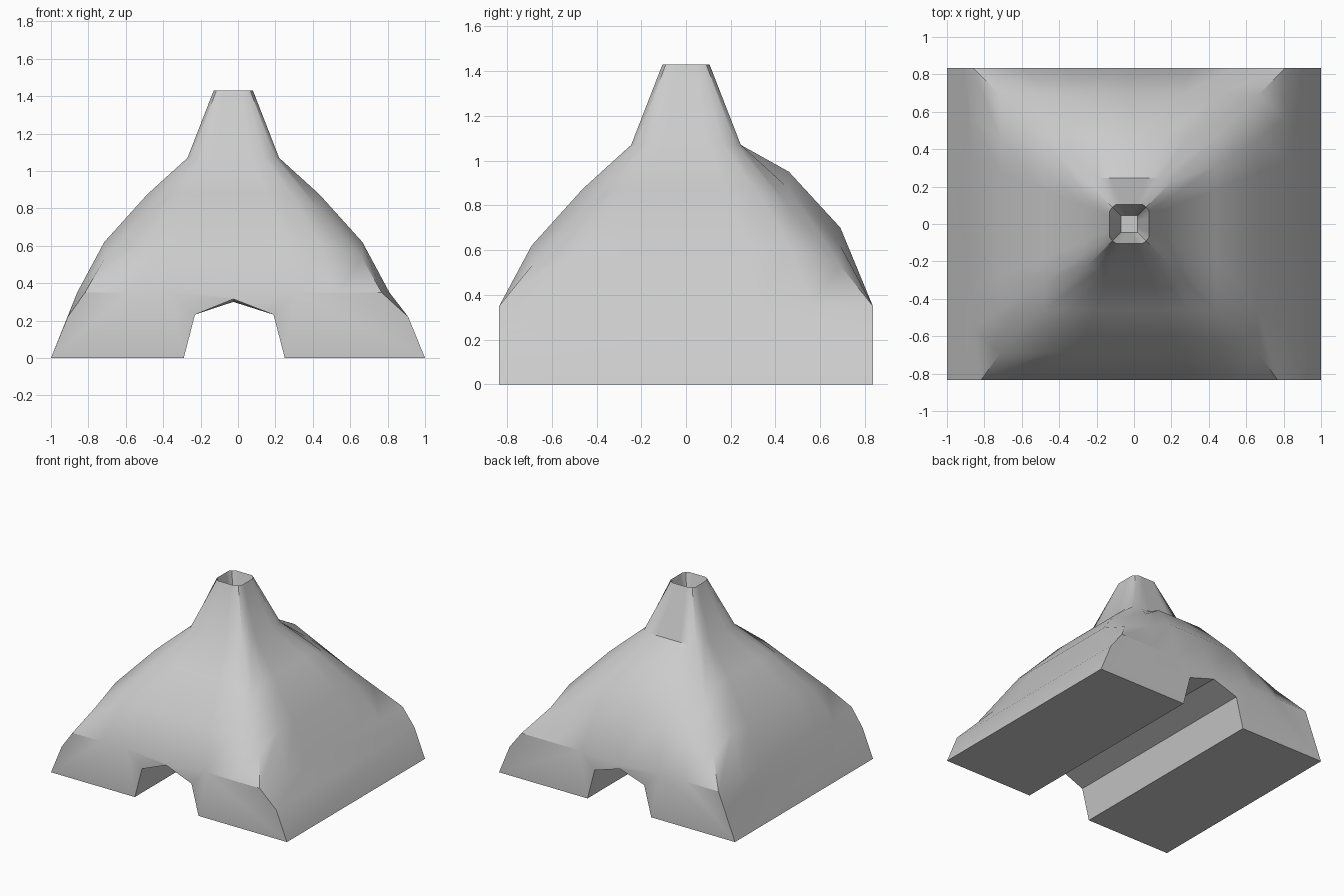
import bpy, bmesh

if "Cube" in bpy.data.objects:
    bpy.data.objects.remove(bpy.data.objects["Cube"])

CX, D = -0.025, 0.835          # mountain axis offset, half depth
FR = (-1, -0.67, -0.4, 0, 0.4, 0.67)
N = len(FR)

bm = bmesh.new()


def ring(a, z, drop=0.0, corner=1.0, bump=0.0, base=False):
    """Square ring, counter-clockwise from front left; corners sink or pull in."""
    out = []
    for side in range(4):
        for f in FR:
            k = corner if f == -1 else 1.0
            x, y = f * a * k, -a * k
            for _ in range(side):
                x, y = -y, x
            h = z - (drop if f == -1 else 0)
            if side == 2 and abs(f) < 0.5:
                h += bump                      # raised shoulder at the back
            if base:
                if f == 0 and side in (0, 2):
                    h -= 0.025                 # dip above the tunnel mouths
                if f == -1 and side in (0, 1):
                    x *= 0.95                  # cut front corners
            out.append(bm.verts.new((x + CX, y, h)))
    return out


# mountain slopes, crater rim and crater pit
rings = [
    ring(D, 0.35, base=True),
    ring(0.69, 0.62, drop=0.09, bump=0.08),
    ring(0.46, 0.875, drop=0.085, bump=0.075),
    ring(0.245, 1.07, corner=0.92),
    ring(0.105, 1.43, corner=0.86),
    ring(0.045, 1.2),
]
for lo, hi in zip(rings, rings[1:]):
    n = len(lo)
    for i in range(n):
        j = (i + 1) % n
        bm.faces.new((lo[i], lo[j], hi[j], hi[i]))
bm.faces.new(rings[-1])


# base block with the tunnel running front to back
def end_profile(y, apex):
    pts = [(-0.91, 0.22), (-1, 0), (-0.29, 0), (-0.23, 0.232), (CX, apex),
           (0.19, 0.232), (0.25, 0), (1, 0), (0.91, 0.22)]
    return [bm.verts.new((x, y, z)) for x, z in pts]


front, back = end_profile(-D, 0.315), end_profile(D, 0.30)
for i in range(8):
    bm.faces.new((front[i], back[i], back[i + 1], front[i + 1]))
b = rings[0]
bm.faces.new(front + b[0:N + 1][::-1])
bm.faces.new(back + b[2 * N:3 * N + 1])
bm.faces.new([front[8], back[8]] + b[N:2 * N + 1][::-1])
left = b[3 * N:] + [b[0]]
bm.faces.new([back[0], front[0]] + left[::-1])

bmesh.ops.triangulate(bm, faces=[f for f in bm.faces if len(f.verts) > 4])
bmesh.ops.recalc_face_normals(bm, faces=bm.faces)
mesh = bpy.data.meshes.new("volcano_mountain")
bm.to_mesh(mesh)
bm.free()
obj = bpy.data.objects.new("volcano_mountain", mesh)
bpy.context.collection.objects.link(obj)
bpy.context.view_layer.objects.active = obj
obj.select_set(True)
bpy.ops.object.shade_smooth_by_angle(angle=0.52)
